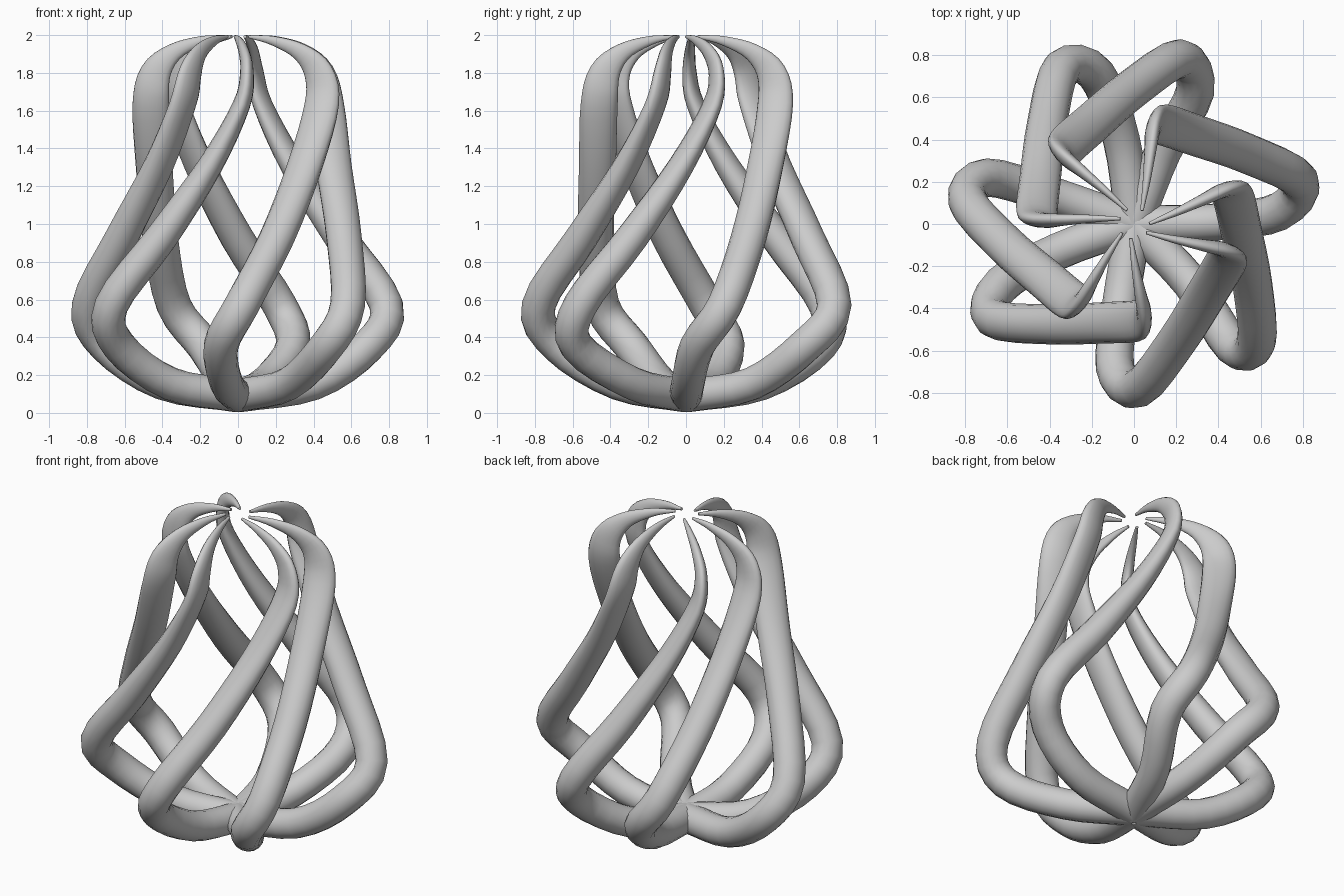
import bpy, bmesh, math
from mathutils import Vector, Matrix

if "Cube" in bpy.data.objects:
    bpy.data.objects.remove(bpy.data.objects["Cube"])

SIDES, STEPS = 16, 4

# plan (x, y) of each strand: floor run, start of bulge, end of bulge, shoulder
STRANDS = [
    ((0.40, 0.01), (0.69, 0.06), (0.785, 0.205), (0.14, 0.47)),
    ((0.14, 0.35), (0.29, 0.63), (0.22, 0.785), (-0.32, 0.37)),
    ((-0.06, 0.40), (-0.18, 0.71), (-0.34, 0.74), (-0.46, 0.06)),
    ((-0.40, 0.14), (-0.70, 0.22), (-0.79, 0.11), (-0.30, -0.36)),
    ((-0.36, -0.13), (-0.63, -0.29), (-0.67, -0.445), (0.01, -0.46)),
    ((-0.06, -0.36), (-0.09, -0.68), (0.02, -0.78), (0.44, -0.17)),
    ((0.27, -0.28), (0.47, -0.58), (0.58, -0.56), (0.47, 0.13)),
]


def catmull(p0, p1, p2, p3, t):
    return 0.5 * (2 * p1 + (p2 - p0) * t + (2 * p0 - 5 * p1 + 4 * p2 - p3) * t * t
                  + (3 * p1 - p0 - 3 * p2 + p3) * t ** 3)


def path_keys(floor, bulge, bend, shoulder):
    """Control values: x, y, z, radial half thickness, sideways half width"""
    c, s = Vector(bend), Vector(shoulder)
    out = s.normalized()
    rows = [((0, 0), 0.09, 0.088, 0.088),
            (floor, 0.155, 0.088, 0.088),
            (bulge, 0.355, 0.093, 0.09),
            (bend, 0.57, 0.093, 0.09),
            (c.lerp(s, 0.39) + out * 0.025, 0.93, 0.095, 0.085),
            (c.lerp(s, 0.77) + out * 0.012, 1.31, 0.098, 0.066)]
    # shoulder and tapered spoke: distance factor, twist in degrees, height, widths
    for f, turn, z, a, b in ((1.0, 1, 1.63, 0.098, 0.047), (0.94, 5, 1.80, 0.082, 0.036),
                             (0.73, 4, 1.91, 0.048, 0.028), (0.42, 0, 1.97, 0.025, 0.018),
                             (0.15, -14, 1.992, 0.008, 0.008)):
        rows.append((Matrix.Rotation(math.radians(turn), 2) @ s * f, z, a, b))
    return [Vector((p[0], p[1], z, a, b)) for p, z, a, b in rows]


def make_strand(name, plan):
    keys = path_keys(*plan)
    shoulder = Vector((*plan[3], 0)).normalized()
    ext = [2 * keys[0] - keys[1]] + keys + [2 * keys[-1] - keys[-2]]
    pts = [catmull(*ext[i:i + 4], j / STEPS)
           for i in range(len(keys) - 1) for j in range(STEPS)] + [keys[-1]]
    pos = [Vector(p[:3]) for p in pts]
    bm = bmesh.new()
    rings = []
    for i, p in enumerate(pos):
        tan = (pos[min(i + 1, len(pos) - 1)] - pos[max(i - 1, 0)]).normalized()
        # wide axis: down at the floor, outward on the run, up on the spoke
        lift = 3 * max(0, p.z - 1.65) - 2 * max(0, 0.7 - p.z)
        out = shoulder + Vector((0, 0, lift))
        out = (out - tan * out.dot(tan)).normalized()
        side = tan.cross(out)
        a, b = pts[i][3], pts[i][4]
        rings.append([bm.verts.new(p + out * a * math.cos(u) + side * b * math.sin(u))
                      for u in (2 * math.pi * k / SIDES for k in range(SIDES))])
    for r, q in zip(rings, rings[1:]):
        for k in range(SIDES):
            n = (k + 1) % SIDES
            bm.faces.new((r[k], r[n], q[n], q[k]))
    bm.faces.new(rings[0][::-1])
    bm.faces.new(rings[-1])
    bmesh.ops.recalc_face_normals(bm, faces=bm.faces)
    for f in bm.faces:
        f.smooth = len(f.verts) == 4
    mesh = bpy.data.meshes.new(name)
    bm.to_mesh(mesh)
    bm.free()
    bpy.context.collection.objects.link(bpy.data.objects.new(name, mesh))


# seven twisting cage strands
for n, plan in enumerate(STRANDS):
    make_strand(f"cage_strand_{n + 1}", plan)
